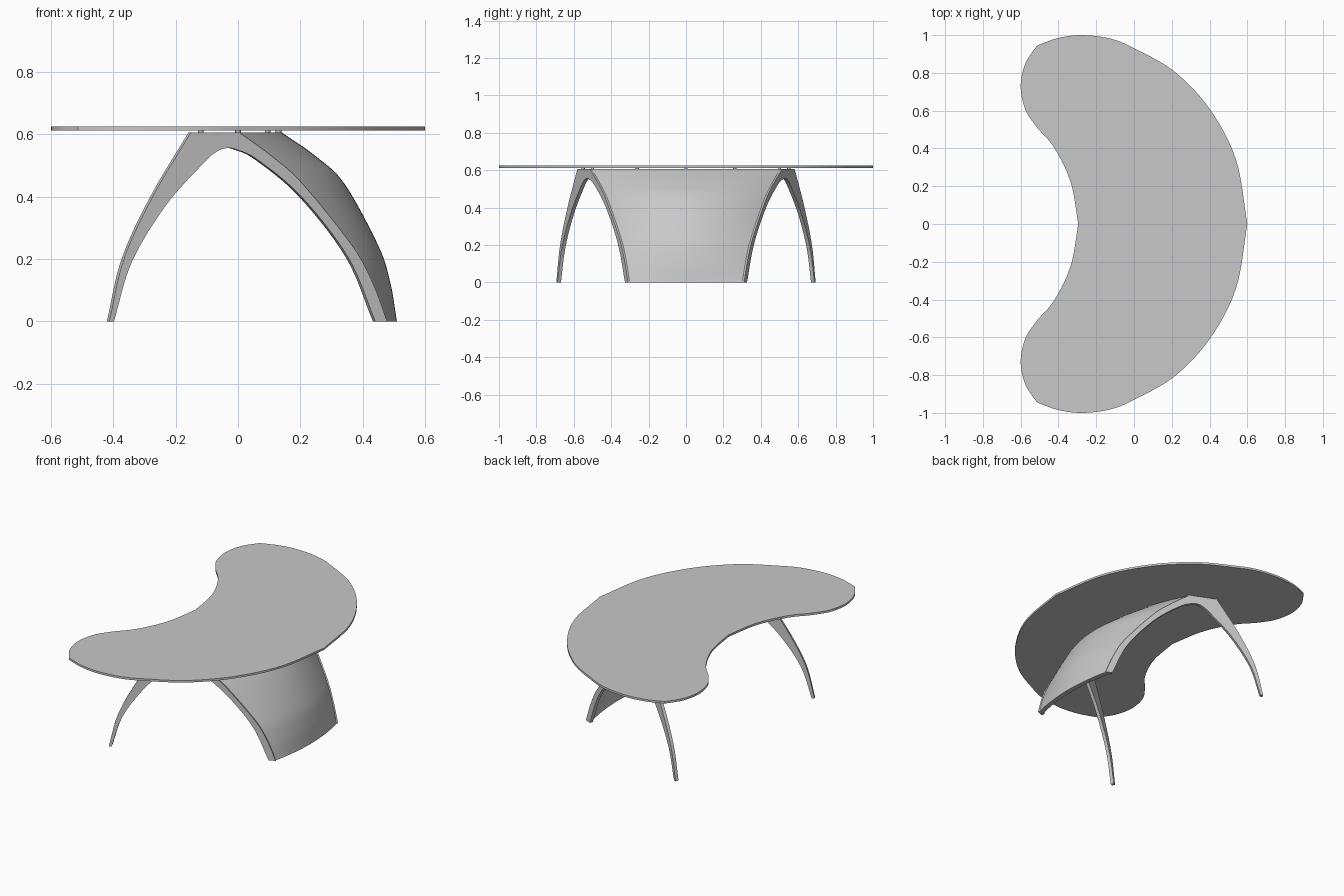
import bpy, bmesh, math
from mathutils import Vector

cube = bpy.data.objects.get("Cube")
if cube:
    bpy.data.objects.remove(cube, do_unlink=True)

grey = bpy.data.materials.new("light_grey")
grey.use_nodes = True
grey.diffuse_color = (0.58, 0.58, 0.58, 1)
grey.node_tree.nodes["Principled BSDF"].inputs["Base Color"].default_value = grey.diffuse_color

TOP = 0.607       # top of the base
PLATE = 0.02      # thickness of the arch plates


def spline(points, steps=8):
    """Smooth curve through the points."""
    p = [Vector(q) for q in points]
    p = [2 * p[0] - p[1]] + p + [2 * p[-1] - p[-2]]
    out = []
    for a, b, c, d in zip(p, p[1:], p[2:], p[3:]):
        for k in range(steps):
            t = k / steps
            out.append(0.5 * (2 * b + (c - a) * t + (2 * a - 5 * b + 4 * c - d) * t**2
                              + (3 * b - a - 3 * c + d) * t**3))
    return out + [p[-2]]


def finish(name, bm, angle=35):
    bmesh.ops.recalc_face_normals(bm, faces=bm.faces)
    mesh = bpy.data.meshes.new(name)
    bm.to_mesh(mesh)
    bm.free()
    mesh.materials.append(grey)
    obj = bpy.data.objects.new(name, mesh)
    bpy.context.collection.objects.link(obj)
    bpy.ops.object.select_all(action='DESELECT')
    obj.select_set(True)
    bpy.context.view_layer.objects.active = obj
    bpy.ops.object.shade_smooth_by_angle(angle=math.radians(angle))
    return obj


def prism(name, outline, offset):
    """Flat outline pushed along the offset into a solid."""
    bm = bmesh.new()
    face = bm.faces.new([bm.verts.new(p) for p in outline])
    ext = bmesh.ops.extrude_face_region(bm, geom=[face], use_keep_orig=True)
    bmesh.ops.translate(bm, vec=offset, verts=[v for v in ext["geom"] if isinstance(v, bmesh.types.BMVert)])
    return finish(name, bm)


# Kidney-shaped tabletop: half outline, mirrored in y
outer = spline([(0.6, 0), (0.54, 0.34), (0.4, 0.61), (0.21, 0.81), (0, 0.93),
                (-0.12, 0.98), (-0.27, 1), (-0.4, 0.985), (-0.513, 0.945)])
lobe = spline([(-0.513, 0.945), (-0.575, 0.85), (-0.6, 0.73), (-0.575, 0.605), (-0.513, 0.51)])
inner = spline([(-0.513, 0.51), (-0.42, 0.4), (-0.335, 0.22), (-0.295, 0)])
half = outer + lobe[1:] + inner[1:]
outline = half + [Vector((p.x, -p.y)) for p in half[-2:0:-1]]
prism("tabletop", [(p.x, p.y, 0.612) for p in outline], (0, 0, 0.013))


# Two arch plates, each in a slanted vertical plane
def plane_y(x):
    return 0.505 - 0.43 * x


panel_edge = spline([(0, TOP), (0.105, 0.53), (0.205, 0.44), (0.365, 0.24), (0.43, 0.12), (0.475, 0)])
leg_outer = spline([(-0.417, 0), (-0.37, 0.2), (-0.278, 0.4), (-0.155, TOP)])
arch_inner = spline([(0.437, 0), (0.35, 0.205), (0.2, 0.4), (0.06, 0.518), (-0.005, 0.55), (-0.04, 0.556),
                     (-0.075, 0.543), (-0.12, 0.502), (-0.237, 0.37), (-0.345, 0.19), (-0.402, 0)])
profile = leg_outer + panel_edge + arch_inner
for side, name in ((1, "back_arch"), (-1, "front_arch")):
    normal = Vector((0.43, side, 0)).normalized() * PLATE
    prism(name, [Vector((p.x, side * plane_y(p.x), p.y)) - normal / 2 for p in profile], normal)

# Curved panel bowed out between the arches
panel_middle = spline([(0.14, TOP), (0.25, 0.53), (0.343, 0.44), (0.452, 0.24), (0.49, 0.12), (0.51, 0)])
COLS = 32
bm = bmesh.new()
for depth in (0, 1):
    rows = []
    for e, m in zip(panel_edge, panel_middle):
        rise = e.y / TOP
        shift = Vector((-0.03 + 0.012 * rise, 0, -0.02 * rise)) * depth
        row = []
        for j in range(COLS + 1):
            u = 2 * j / COLS - 1
            row.append(bm.verts.new(Vector((m.x + (e.x - m.x) * u * u, u * plane_y(e.x), e.y)) + shift))
        rows.append(row)
    for r, s in zip(rows, rows[1:]):
        for j in range(COLS):
            bm.faces.new((r[j], s[j], s[j + 1], r[j + 1]))
bmesh.ops.bridge_loops(bm, edges=[e for e in bm.edges if e.is_boundary])
finish("curved_panel", bm)

# Small pads carrying the tabletop
for i, (x, y) in enumerate([(-0.12, 0.55), (-0.12, -0.55), (0, 0.5), (0, -0.5),
                            (0.095, 0.26), (0.095, -0.26), (0.13, 0)]):
    bm = bmesh.new()
    bmesh.ops.create_cone(bm, cap_ends=True, segments=16, radius1=0.009, radius2=0.009, depth=0.01)
    bmesh.ops.translate(bm, vec=(x, y, 0.608), verts=bm.verts)
    finish(f"support_pad_{i + 1}", bm)
